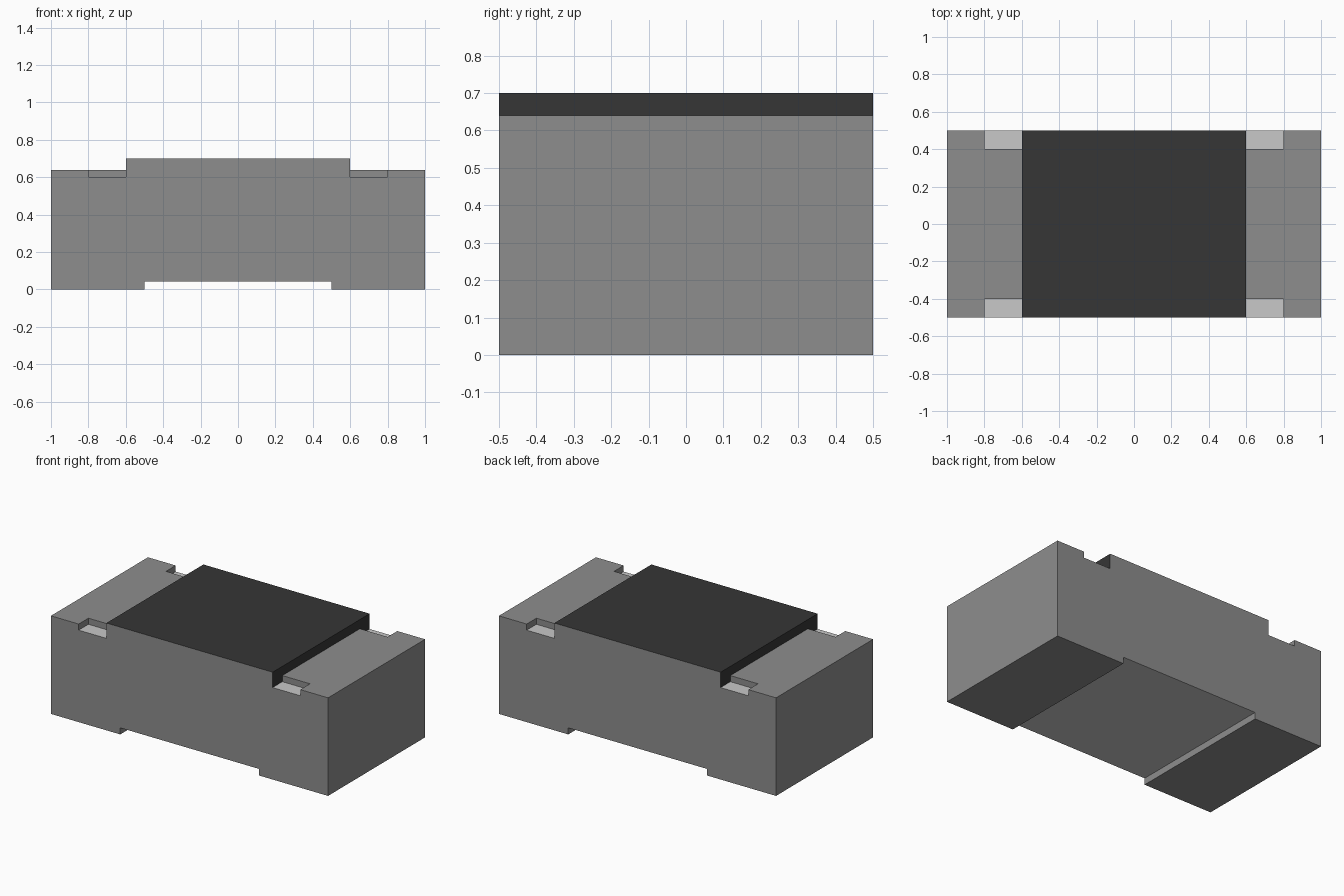
import bpy
import bmesh

cube = bpy.data.objects.get("Cube")
if cube:
    bpy.data.objects.remove(cube, do_unlink=True)

HALF_DEPTH = 0.5
COAT_X = 0.6       # half width of the raised dark coating
NOTCH_Z = 0.6      # floor of the corner notches
RECESS_Z = 0.043   # underside between the two feet


def make_material(name, value):
    mat = bpy.data.materials.new(name)
    mat.use_nodes = True
    colour = (value, value, value, 1.0)
    mat.diffuse_color = colour
    mat.node_tree.nodes["Principled BSDF"].inputs["Base Color"].default_value = colour
    return mat


def extrude_profile(name, points, y0, y1):
    """Closed x-z profile extruded along y."""
    bm = bmesh.new()
    face = bm.faces.new([bm.verts.new((x, y0, z)) for x, z in points])
    ext = bmesh.ops.extrude_face_region(bm, geom=[face])
    verts = [g for g in ext["geom"] if isinstance(g, bmesh.types.BMVert)]
    bmesh.ops.translate(bm, verts=verts, vec=(0, y1 - y0, 0))
    bmesh.ops.recalc_face_normals(bm, faces=bm.faces)
    mesh = bpy.data.meshes.new(name)
    bm.to_mesh(mesh)
    bm.free()
    obj = bpy.data.objects.new(name, mesh)
    bpy.context.collection.objects.link(obj)
    return obj


# Body: feet, recessed underside, end ledges and raised centre
half = [(0.5, RECESS_Z), (0.5, 0), (1, 0), (1, 0.64), (COAT_X, 0.64), (COAT_X, 0.7)]
profile = half + [(-x, z) for x, z in reversed(half)]
body = extrude_profile("chip_body", profile, -HALF_DEPTH, HALF_DEPTH)

# Four corner notches beside the raised centre
cutters = []
for sx in (-1, 1):
    for sy in (-1, 1):
        box = [(sx * COAT_X, NOTCH_Z), (sx * 0.8, NOTCH_Z), (sx * 0.8, 0.8), (sx * COAT_X, 0.8)]
        y0, y1 = sorted((sy * 0.4, sy * 0.6))
        cutter = extrude_profile("notch_cutter", box, y0, y1)
        cutter.hide_render = True
        mod = body.modifiers.new("notch", "BOOLEAN")
        mod.operation = "DIFFERENCE"
        mod.solver = "EXACT"
        mod.object = cutter
        cutters.append(cutter)

# Bake the notches into the body
depsgraph = bpy.context.evaluated_depsgraph_get()
mesh = bpy.data.meshes.new_from_object(body.evaluated_get(depsgraph))
body.modifiers.clear()
body.data = mesh
for cutter in cutters:
    bpy.data.objects.remove(cutter, do_unlink=True)

# Colours by face direction and height
mesh.materials.clear()
for mat in (make_material("mid_grey", 0.27),
            make_material("dark_coating", 0.037),
            make_material("pale_ceramic", 0.58)):
    mesh.materials.append(mat)

for poly in mesh.polygons:
    n, c = poly.normal, poly.center
    coat_top = n.z > 0.9 and c.z > 0.69
    coat_side = abs(n.x) > 0.9 and abs(abs(c.x) - COAT_X) < 0.01
    notch_floor = n.z > 0.9 and abs(c.z - NOTCH_Z) < 0.01
    underside = n.z < -0.9 and c.z > 0.02
    if coat_top or coat_side:
        poly.material_index = 1
    elif notch_floor or underside:
        poly.material_index = 2
    else:
        poly.material_index = 0
    poly.use_smooth = False
